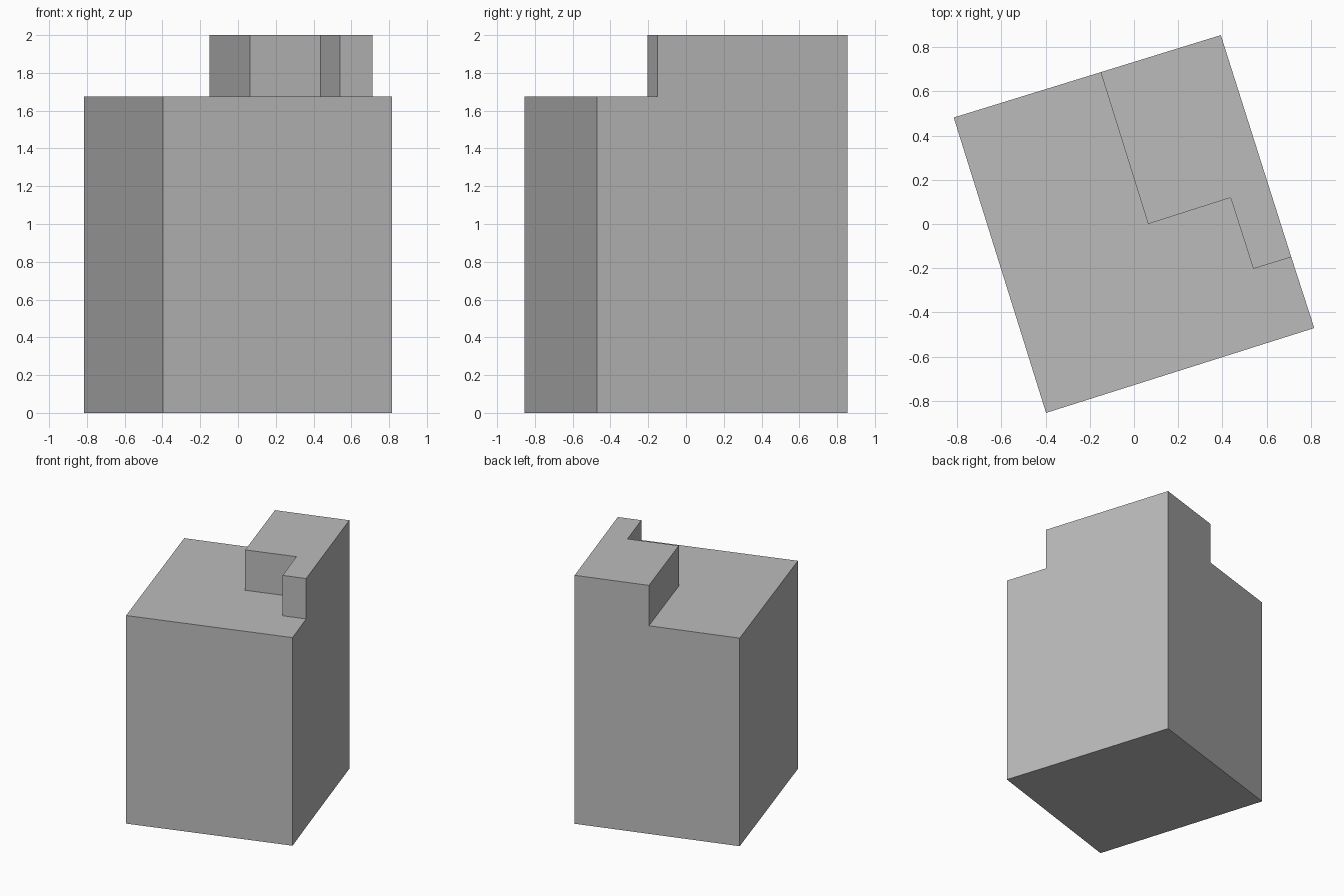
import bpy, bmesh

cube = bpy.data.objects.get("Cube")
if cube:
    bpy.data.objects.remove(cube, do_unlink=True)

MAIN_HEIGHT, TOTAL_HEIGHT = 1.675, 2.0

mat = bpy.data.materials.new("plain grey")
mat.use_nodes = True
grey = (0.5, 0.5, 0.5, 1.0)
mat.diffuse_color = grey
mat.node_tree.nodes["Principled BSDF"].inputs["Base Color"].default_value = grey

# Outer corners of the rotated block
left_back, right_back = (-0.816, 0.482), (0.393, 0.855)
right_front, left_front = (0.816, -0.471), (-0.398, -0.855)
# Stepped line between the roof terrace and the raised storey, back to front
step = [(-0.151, 0.687), (0.064, 0.0), (0.437, 0.119), (0.54, -0.203), (0.712, -0.15)]

bm = bmesh.new()


def verts(points):
    return [bm.verts.new((x, y, 0)) for x, y in points]


def raise_faces(faces, height, keep=False):
    """Extrude a face region upward and return its new top faces."""
    result = bmesh.ops.extrude_face_region(bm, geom=faces, use_keep_orig=keep)["geom"]
    bmesh.ops.translate(bm, vec=(0, 0, height),
                        verts=[g for g in result if isinstance(g, bmesh.types.BMVert)])
    if not keep:
        old = [f for f in faces if f.is_valid]
        if old:
            bmesh.ops.delete(bm, geom=old, context='FACES')
    return [g for g in result if isinstance(g, bmesh.types.BMFace)]


# Footprint in two regions sharing the stepped line
line = verts(step)
back_l, back_r, front_r, front_l = verts([left_back, right_back, right_front, left_front])
terrace = bm.faces.new([back_l, front_l, front_r] + line[::-1])
upper = bm.faces.new(line + [back_r])

# Main block, then the raised storey
tops = raise_faces([terrace, upper], MAIN_HEIGHT, keep=True)
storey = [f for f in tops if len(f.verts) == len(step) + 1]
raise_faces(storey, TOTAL_HEIGHT - MAIN_HEIGHT)

bmesh.ops.recalc_face_normals(bm, faces=bm.faces[:])
mesh = bpy.data.meshes.new("building_block")
bm.to_mesh(mesh)
bm.free()
mesh.materials.append(mat)
building = bpy.data.objects.new("building_block", mesh)
bpy.context.collection.objects.link(building)
